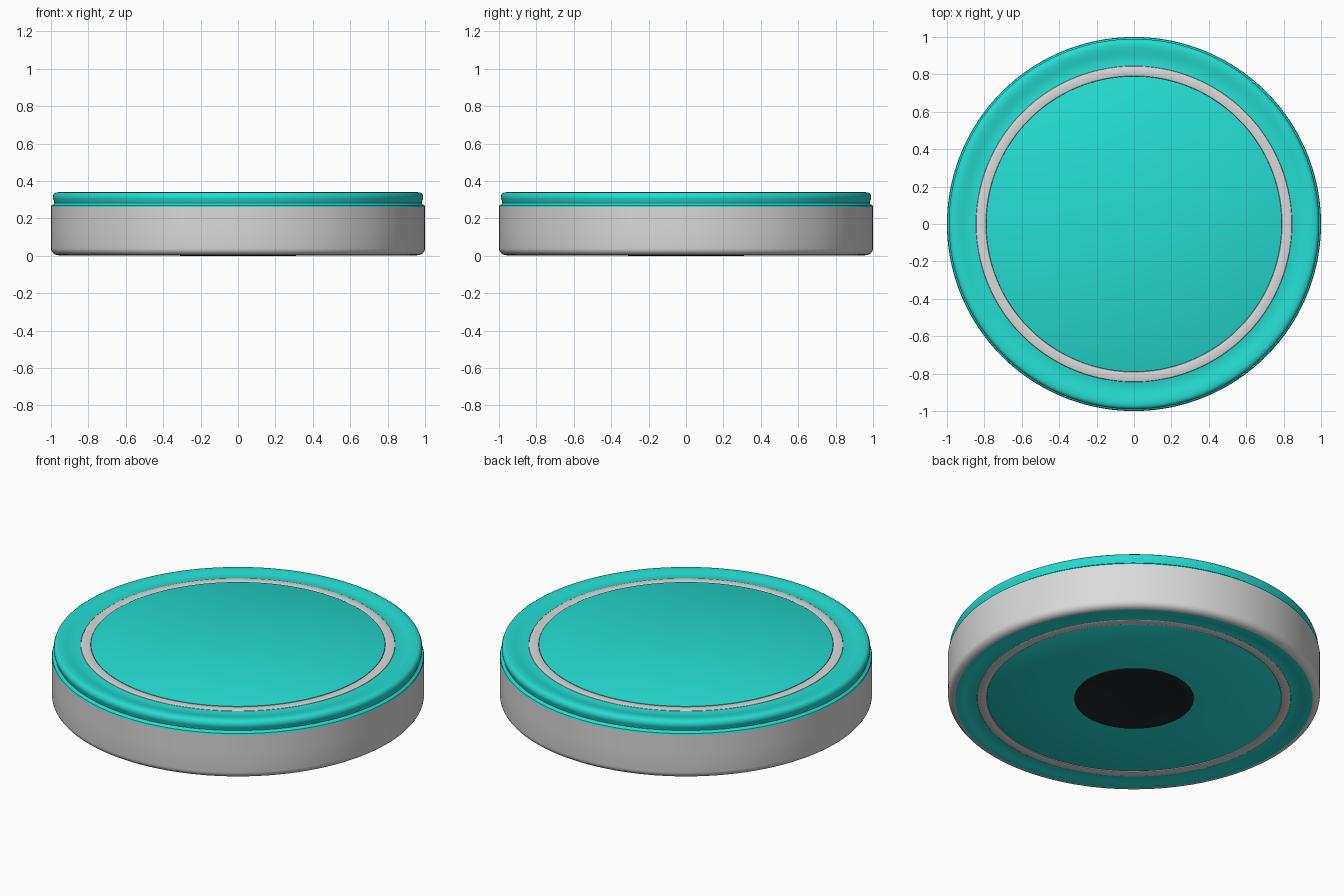
import bpy, bmesh, math

if "Cube" in bpy.data.objects:
    bpy.data.objects.remove(bpy.data.objects["Cube"])

SEG = 160


def material(name, rgb):
    m = bpy.data.materials.new(name)
    m.diffuse_color = (*rgb, 1)
    m.use_nodes = True
    m.node_tree.nodes["Principled BSDF"].inputs["Base Color"].default_value = m.diffuse_color
    return m


teal = material("teal", (0.018, 0.72, 0.65))
pale_grey = material("pale grey", (0.70, 0.70, 0.70))
black = material("rubber black", (0.014, 0.021, 0.023))


def lathe(name, profile, mat):
    """Spin an (r, z) profile round z; listed from bottom to top, outside to the right."""
    bm = bmesh.new()
    rings = []
    for r, z in profile:
        if r == 0:
            rings.append([bm.verts.new((0, 0, z))] * SEG)
        else:
            rings.append([bm.verts.new((r * math.cos(a), r * math.sin(a), z))
                          for a in (2 * math.pi * i / SEG for i in range(SEG))])
    for low, high in zip(rings, rings[1:]):
        for i in range(SEG):
            j = (i + 1) % SEG
            corners = list(dict.fromkeys((low[i], low[j], high[j], high[i])))
            bm.faces.new(corners)
    me = bpy.data.meshes.new(name)
    bm.to_mesh(me)
    bm.free()
    me.materials.append(mat)
    ob = bpy.data.objects.new(name, me)
    bpy.context.collection.objects.link(ob)
    bpy.context.view_layer.objects.active = ob
    bpy.ops.object.select_all(action='DESELECT')
    ob.select_set(True)
    bpy.ops.object.shade_smooth_by_angle(angle=math.radians(35))
    return ob


# Side band with rounded bottom corner
corner = [(0.96 + 0.04 * math.sin(t), 0.04 - 0.037 * math.cos(t))
          for t in (math.pi / 2 * k / 6 for k in range(7))]
lathe("side_band", corner + [(1.0, 0.15), (1.0, 0.262)], pale_grey)

# Upper rim: shoulder, thin side groove, rounded lip and shallow dip inside
lathe("upper_rim", [
    (1.0, 0.262), (0.997, 0.27), (0.987, 0.275), (0.982, 0.281), (0.984, 0.292),
    (0.99, 0.305), (0.99, 0.318), (0.985, 0.331), (0.975, 0.338), (0.96, 0.34),
    (0.94, 0.339), (0.92, 0.335), (0.90, 0.331), (0.88, 0.329), (0.86, 0.330),
    (0.845, 0.332), (0.845, 0.325)], teal)

# Lower rim on the underside
lathe("lower_rim", [
    (0.843, 0.016), (0.843, 0.008), (0.86, 0.010), (0.88, 0.011), (0.90, 0.009),
    (0.92, 0.005), (0.94, 0.002), (0.96, 0.003)], teal)

# Inlaid pale rings
lathe("upper_inlay_ring", [(0.845, 0.325), (0.843, 0.333), (0.838, 0.335),
                           (0.798, 0.335), (0.792, 0.333), (0.79, 0.325)], pale_grey)
lathe("lower_inlay_ring", [(0.79, 0.016), (0.792, 0.008), (0.798, 0.006),
                           (0.838, 0.006), (0.842, 0.008), (0.843, 0.016)], pale_grey)

# Flat centre discs
lathe("top_disc", [(0.79, 0.325), (0.79, 0.335), (0.784, 0.338), (0, 0.338)], teal)
lathe("bottom_disc", [(0, 0.008), (0.784, 0.008), (0.79, 0.011), (0.79, 0.016)], teal)

# Dished rubber foot
dish = [(0.275 * k / 8, 0.028 - 0.025 * (k / 8) ** 2) for k in range(9)]
lathe("rubber_foot", dish + [(0.285, 0.0), (0.31, 0.0), (0.32, 0.003), (0.32, 0.008)], black)

# The dish sits in a hole in the bottom disc
disc = bpy.data.objects["bottom_disc"].data
bm = bmesh.new()
bm.from_mesh(disc)
centre = min(bm.verts, key=lambda v: v.co.xy.length)
hole = bmesh.ops.inset_region(bm, faces=list(centre.link_faces), thickness=0.784 - 0.32)
bmesh.ops.delete(bm, geom=list(centre.link_faces), context='FACES')
bm.to_mesh(disc)
bm.free()
